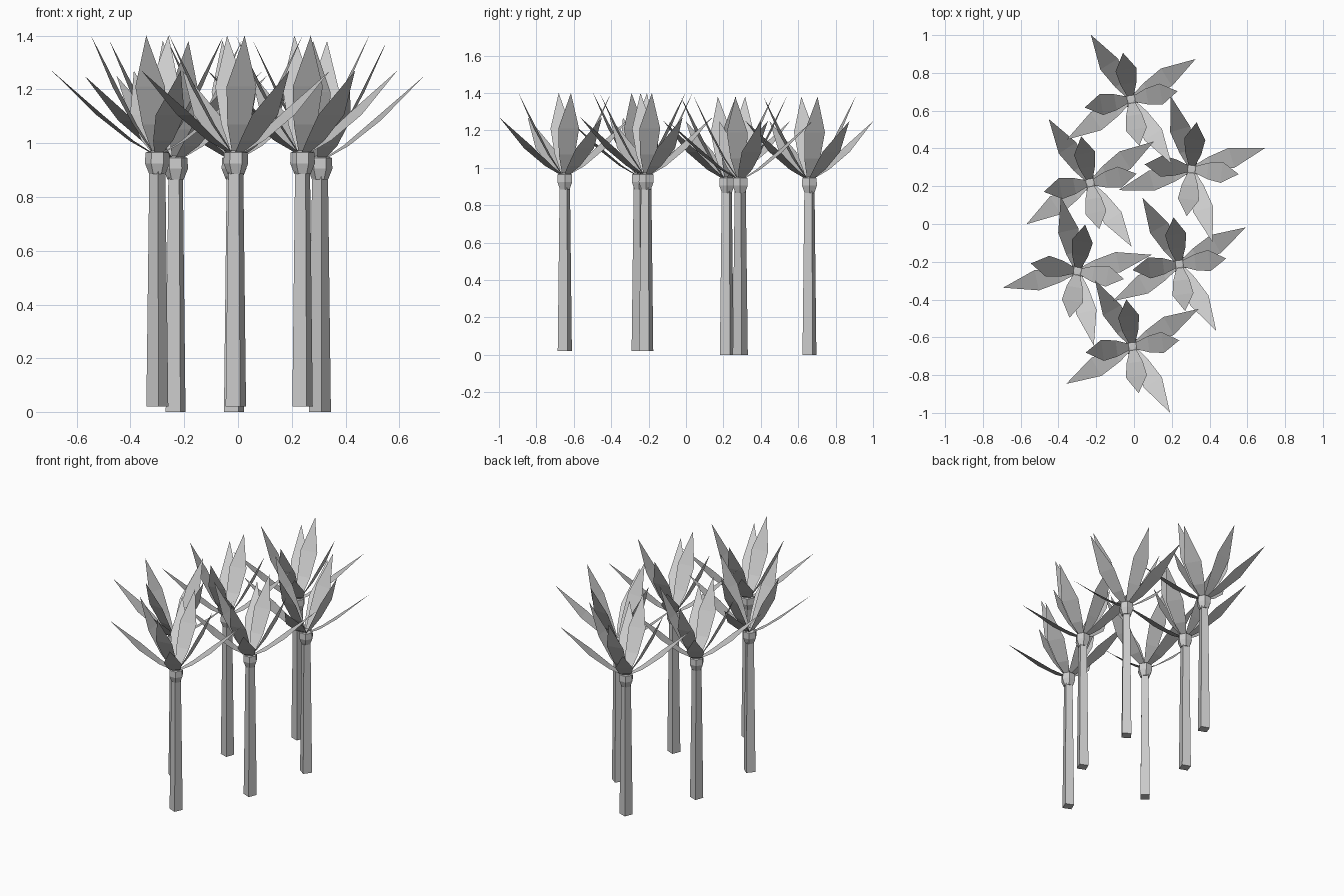
import bpy, bmesh
from math import sin, cos, radians, pi
from mathutils import Matrix, Vector

if "Cube" in bpy.data.objects:
    bpy.data.objects.remove(bpy.data.objects["Cube"])


def make_object(name, bm, loc, turn):
    mesh = bpy.data.meshes.new(name)
    bm.to_mesh(mesh)
    bm.free()
    ob = bpy.data.objects.new(name, mesh)
    ob.location = loc
    ob.rotation_euler.z = radians(turn)
    bpy.context.collection.objects.link(ob)
    return ob


def lofted(rings, sides, start):
    # stack of (radius, z) rings, closed at both ends
    bm = bmesh.new()
    loops = []
    for r, z in rings:
        loops.append([bm.verts.new((r * cos(start + 2 * pi * i / sides),
                                    r * sin(start + 2 * pi * i / sides), z))
                      for i in range(sides)])
    for a, b in zip(loops, loops[1:]):
        for i in range(sides):
            j = (i + 1) % sides
            bm.faces.new((a[i], a[j], b[j], b[i]))
    bm.faces.new(loops[0][::-1])
    bm.faces.new(loops[-1])
    return bm


def add_petal(bm, spine, angle):
    # thin curved leaf: spine of (radius, z, half width) ending in a point
    rot = Matrix.Rotation(radians(angle), 3, 'Z')
    prev = None
    for r, z, w in spine[:-1]:
        row = [bm.verts.new(rot @ Vector((r, s * w, z))) for s in (-1, 1)]
        if prev:
            bm.faces.new((prev[0], row[0], row[1], prev[1]))
        prev = row
    r, z, w = spine[-1]
    bm.faces.new((prev[0], bm.verts.new(rot @ Vector((r, 0, z))), prev[1]))


OUTER = [(0.015, 0.94, 0.014), (0.10, 0.99, 0.038), (0.22, 1.085, 0.055), (0.403, 1.25, 0)]
INNER = [(0.012, 0.94, 0.015), (0.085, 1.05, 0.043), (0.16, 1.19, 0.056), (0.25, 1.38, 0)]

# x, y, base height, turn of each flower
flowers = [(-0.015, 0.66, 0, 32), (0.305, 0.29, 0, 16), (-0.232, 0.218, 0, 33),
           (-0.30, -0.25, 0.02, 12.5), (0.24, -0.213, 0.02, 29), (-0.008, -0.648, 0.02, 29.5)]

for n, (x, y, z, turn) in enumerate(flowers, 1):
    loc = (x, y, z)
    # four-sided tapering stem
    make_object(f"stem_{n}", lofted([(0.041, 0), (0.030, 0.88)], 4, radians(-7)), loc, turn)
    # faceted cup under the petals
    cup = lofted([(0.030, 0.865), (0.046, 0.905), (0.044, 0.945), (0.018, 0.955)], 6, 0)
    make_object(f"flower_cup_{n}", cup, loc, 0)
    # four spreading outer petals and four upright inner petals
    for name, spine, offset in (("outer_petals", OUTER, 0), ("inner_petals", INNER, -22)):
        bm = bmesh.new()
        for k in range(4):
            add_petal(bm, spine, 90 * k + offset)
        make_object(f"{name}_{n}", bm, loc, turn)
